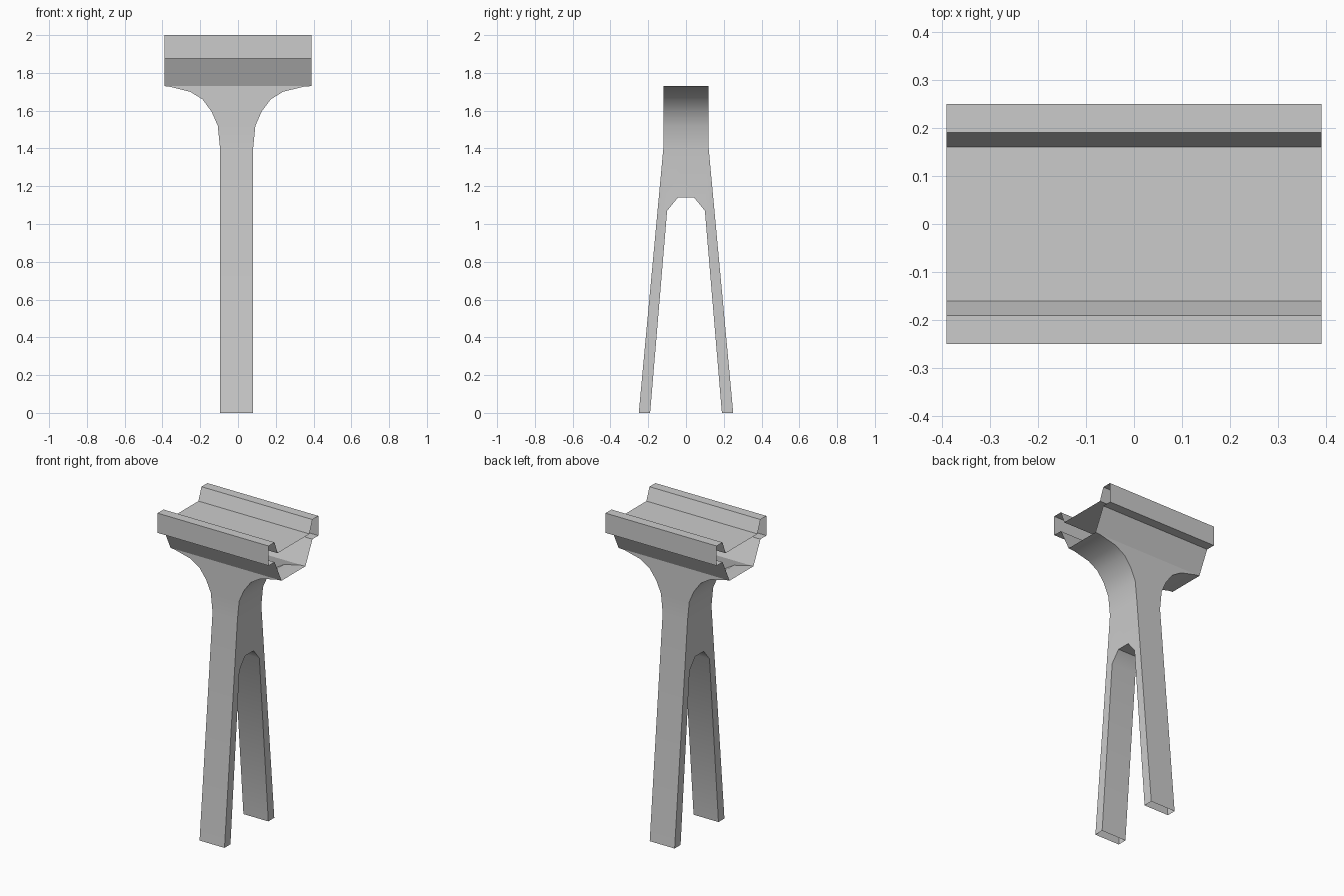
import bpy, bmesh, math

if "Cube" in bpy.data.objects:
    bpy.data.objects.remove(bpy.data.objects["Cube"])


def finish(bm, name, recalc):
    bmesh.ops.remove_doubles(bm, verts=bm.verts, dist=1e-4)
    if recalc:
        bmesh.ops.recalc_face_normals(bm, faces=bm.faces)
    mesh = bpy.data.meshes.new(name)
    bm.to_mesh(mesh)
    bm.free()
    obj = bpy.data.objects.new(name, mesh)
    bpy.context.collection.objects.link(obj)
    bpy.ops.object.select_all(action='DESELECT')
    obj.select_set(True)
    bpy.context.view_layer.objects.active = obj
    bpy.ops.object.shade_smooth_by_angle(angle=math.radians(35))


def face(bm, pts):
    bm.faces.new([bm.verts.new(p) for p in pts])


def sweep_x(bm, path, x0, x1):
    """Sheet made by sweeping a (y, z) path along x."""
    for (ya, za), (yb, zb) in zip(path, path[1:]):
        face(bm, [(x0, ya, za), (x1, ya, za), (x1, yb, zb), (x0, yb, zb)])


def mirrored(half):
    """Complete a (y, z) half path that starts on the front side."""
    return half + [(-y, z) for y, z in reversed(half)]


# Guideway beam: hollow sheet section with open ends and raised lips
beam = bmesh.new()
sweep_x(beam, mirrored([(-.12, 1.73), (-.19, 1.875), (-.25, 1.875),
                        (-.25, 2.0), (-.19, 2.0), (-.16, 1.92)]), -.39, .39)
finish(beam, "guideway_beam", False)

# Pillar: flared head on two splayed legs, open at the head and feet
pillar = bmesh.new()
XL, XR, TOP = -.095, .08, .12
flare = [(0, 1.40), (.012, 1.52), (.045, 1.595), (.093, 1.66),
         (.158, 1.70), (.268, 1.727)]
rows = [(XL, XR, .25, 0)] + [(XL - d, XR + d, TOP, z) for d, z in flare]
rows.append((-.39, .39, TOP, 1.73))

# Front and back faces
for (la, ra, ya, za), (lb, rb, yb, zb) in zip(rows, rows[1:]):
    for s in (-1, 1):
        face(pillar, [(la, s * ya, za), (ra, s * ya, za),
                      (rb, s * yb, zb), (lb, s * yb, zb)])

# Curved undersides of the head
for a, b in zip(rows[1:], rows[2:]):
    for i in (0, 1):
        face(pillar, [(a[i], -TOP, a[3]), (a[i], TOP, a[3]),
                      (b[i], TOP, b[3]), (b[i], -TOP, b[3])])

# Inner arch between the legs, and the A-shaped leg sides
arch = mirrored([(-.19, 0), (-.10, 1.07), (-.043, 1.14)])
sweep_x(pillar, arch, XL, XR)
outline = arch + [(.25, 0), (TOP, 1.40), (-TOP, 1.40), (-.25, 0)]
for x in (XL, XR):
    face(pillar, [(x, y, z) for y, z in outline])
finish(pillar, "support_pillar", True)
